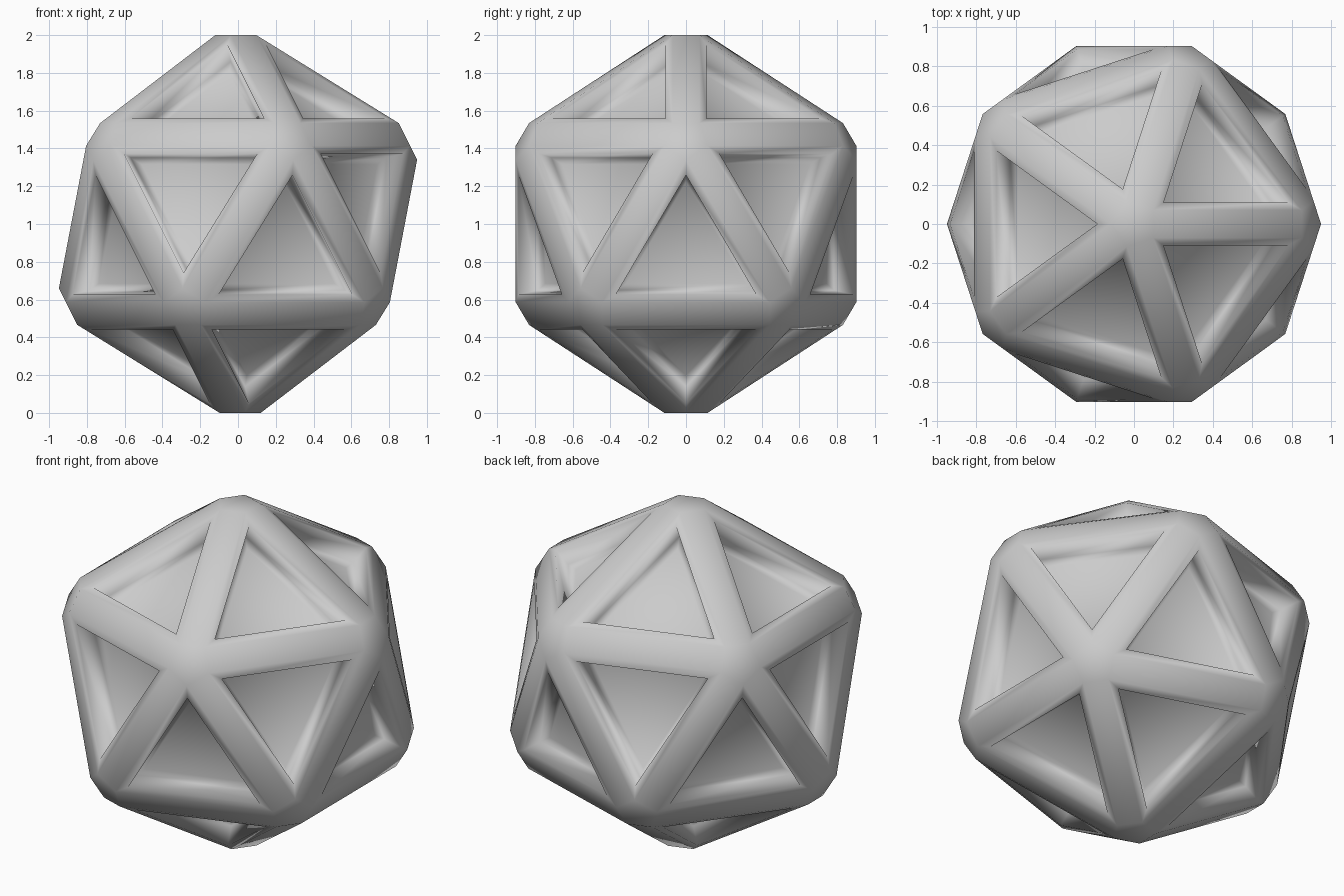
import bpy, bmesh
from mathutils import Vector

if "Cube" in bpy.data.objects:
    bpy.data.objects.remove(bpy.data.objects["Cube"])

FACE_DIST = 0.8675    # distance of the triangular faces from the centre
FACE_RADIUS = 0.5117  # centre-to-corner size of each triangle

# Base icosahedron gives the directions of the faces and corners
ico = bmesh.new()
bmesh.ops.create_icosphere(ico, subdivisions=1, radius=1.0)

# Shrunken triangles: their hull is the ball with chamfered edges and corners
bm = bmesh.new()
for f in ico.faces:
    c = f.calc_center_median()
    for v in f.verts:
        bm.verts.new(c.normalized() * FACE_DIST + (v.co - c).normalized() * FACE_RADIUS)
ico.free()
bmesh.ops.convex_hull(bm, input=bm.verts[:])
bmesh.ops.dissolve_limit(bm, angle_limit=0.03, verts=bm.verts[:], edges=bm.edges[:])
bmesh.ops.recalc_face_normals(bm, faces=bm.faces[:])

# Triangular pockets: rim, steep wall, chamfered floor
pockets = [f for f in bm.faces if len(f.verts) == 3]
for thickness, depth in ((0.0415, 0.0), (0.002, -0.11), (0.03, -0.03)):
    bmesh.ops.inset_individual(bm, faces=pockets, thickness=thickness,
                               depth=depth, use_even_offset=True)
    bm.normal_update()

bmesh.ops.translate(bm, verts=bm.verts[:], vec=Vector((0, 0, 1)))
for f in bm.faces:
    f.smooth = True

mesh = bpy.data.meshes.new("faceted_ball")
bm.to_mesh(mesh)
bm.free()
ball = bpy.data.objects.new("faceted_ball", mesh)
bpy.context.collection.objects.link(ball)
